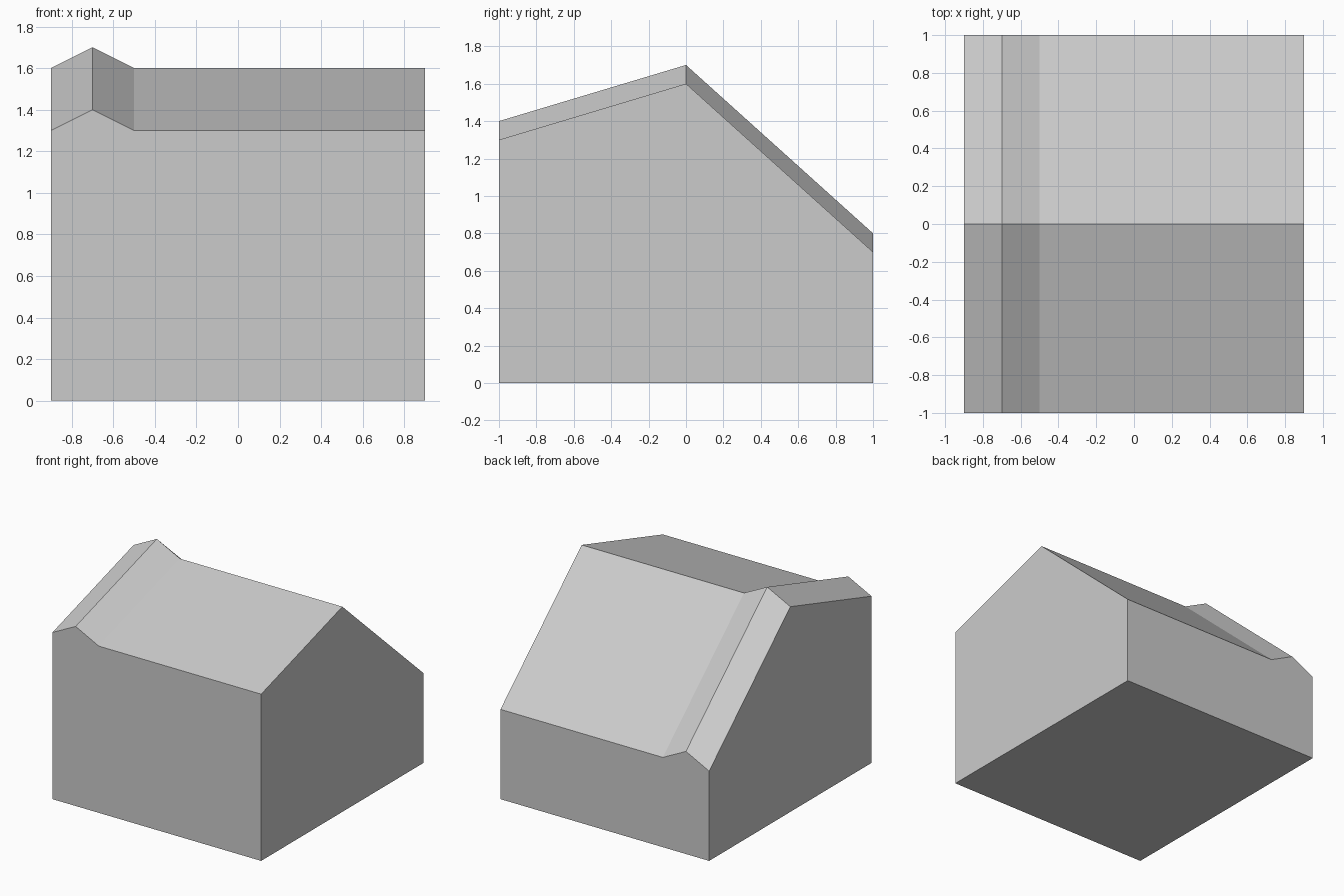
import bpy
import bmesh

default_cube = bpy.data.objects.get("Cube")
if default_cube:
    bpy.data.objects.remove(default_cube, do_unlink=True)

# Single plain grey for the whole building
grey = bpy.data.materials.new("light grey")
grey.use_nodes = True
colour = (0.6, 0.6, 0.6, 1)
grey.diffuse_color = colour
grey.node_tree.nodes["Principled BSDF"].inputs["Base Color"].default_value = colour

# Roof height along the depth, and the raised strip across the width
depth_profile = [(-1, 1.3), (0, 1.6), (1, 0.7)]
strip_profile = [(-0.9, 0), (-0.7, 0.1), (-0.5, 0), (0.9, 0)]


def section(bm, y, roof):
    """Closed outline across the width at one depth."""
    points = [(x, y, roof + lift) for x, lift in strip_profile]
    points += [(0.9, y, 0), (-0.9, y, 0)]
    return [bm.verts.new(p) for p in points]


# Loft the outlines from front to back
bm = bmesh.new()
rings = [section(bm, y, roof) for y, roof in depth_profile]
for near, far in zip(rings, rings[1:]):
    for i in range(len(near)):
        j = (i + 1) % len(near)
        bm.faces.new((near[i], near[j], far[j], far[i]))

# Front and back walls
bm.faces.new(rings[0])
bm.faces.new(rings[-1])

# Merge the flat floor and side walls into single faces
bmesh.ops.dissolve_limit(bm, angle_limit=0.01, verts=bm.verts, edges=bm.edges)
bmesh.ops.recalc_face_normals(bm, faces=bm.faces)

mesh = bpy.data.meshes.new("gabled_building")
bm.to_mesh(mesh)
bm.free()
mesh.materials.append(grey)
building = bpy.data.objects.new("gabled_building", mesh)
bpy.context.collection.objects.link(building)
